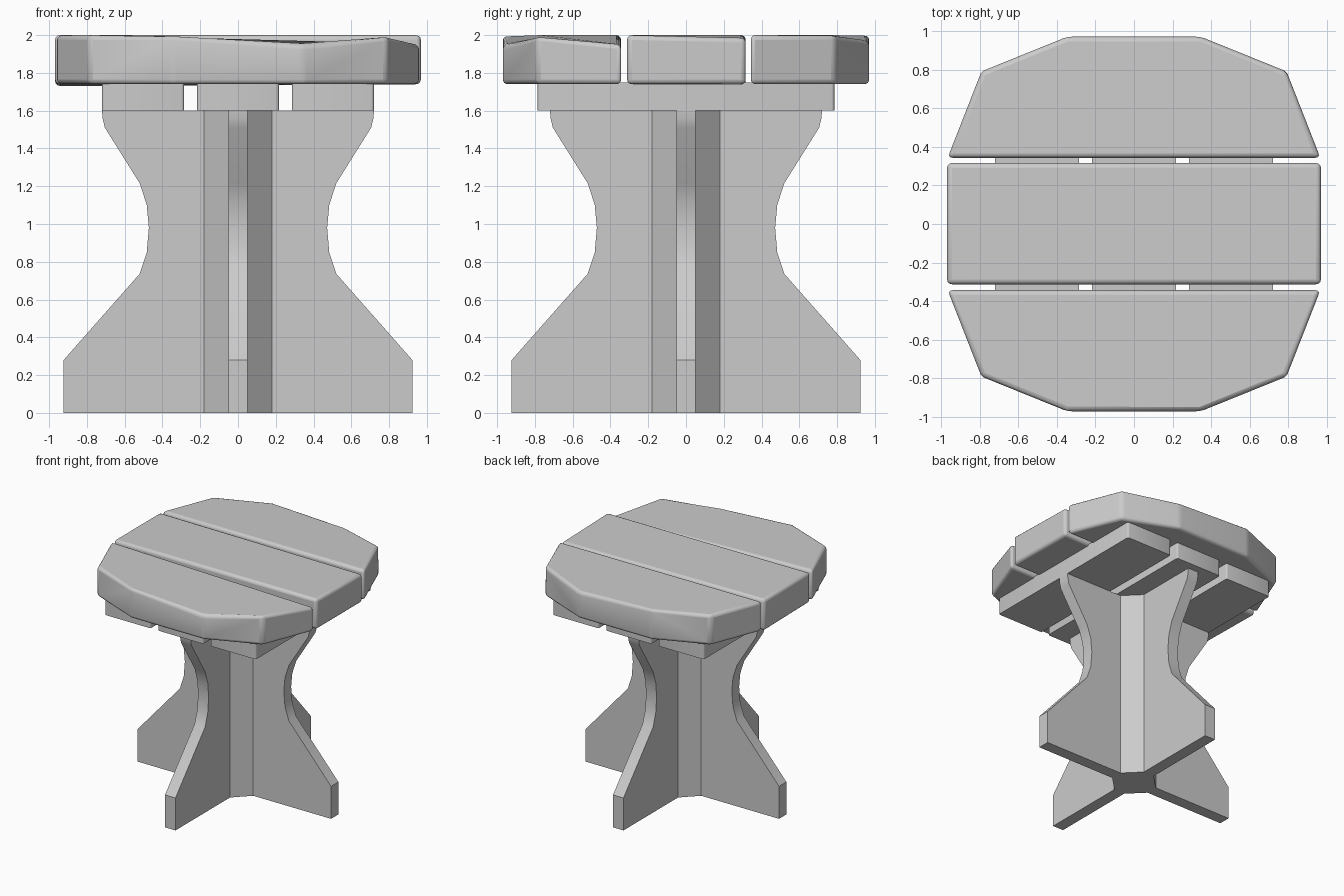
import bpy, bmesh

if "Cube" in bpy.data.objects:
    bpy.data.objects.remove(bpy.data.objects["Cube"])


def finish(name, bm):
    bmesh.ops.recalc_face_normals(bm, faces=bm.faces)
    me = bpy.data.meshes.new(name)
    bm.to_mesh(me)
    bm.free()
    ob = bpy.data.objects.new(name, me)
    bpy.context.collection.objects.link(ob)
    bpy.ops.object.select_all(action='DESELECT')
    ob.select_set(True)
    bpy.context.view_layer.objects.active = ob
    return ob


def prism(bm, outline, bottoms, tops):
    """Closed prism over an xy outline, with a height for each corner."""
    lo = [bm.verts.new((x, y, z)) for (x, y), z in zip(outline, bottoms)]
    hi = [bm.verts.new((x, y, z)) for (x, y), z in zip(outline, tops)]
    bm.faces.new(lo[::-1])
    bm.faces.new(hi)
    n = len(lo)
    sides = []
    for i in range(n):
        j = (i + 1) % n
        bm.faces.new((lo[i], lo[j], hi[j], hi[i]))
        sides.append(bm.edges.get((lo[i], hi[i])))
    return sides


# Pedestal: four waisted fins around a chamfered core
C, T, H = 0.18, 0.05, 1.6
fin = [(C, 0), (0.923, 0), (0.923, 0.28), (0.52, 0.737), (0.483, 0.85),
       (0.472, 0.98), (0.483, 1.10), (0.52, 1.215), (0.705, 1.51),
       (0.717, 1.56), (0.72, H), (C, H)]
bm = bmesh.new()
for c, s in ((1, 0), (0, 1), (-1, 0), (0, -1)):
    a, b = [[bm.verts.new((r * c - t * s, r * s + t * c, z)) for r, z in fin]
            for t in (-T, T)]
    bm.faces.new(a)
    bm.faces.new(b[::-1])
    for i in range(len(fin) - 1):
        bm.faces.new((a[i], a[i + 1], b[i + 1], b[i]))
    # chamfer strip between this fin and the next
    strip = [(C, T, 0), (T, C, 0), (T, C, H), (C, T, H)]
    bm.faces.new([bm.verts.new((x * c - y * s, x * s + y * c, z)) for x, y, z in strip])
octagon = [(C, -T), (C, T), (T, C), (-T, C), (-C, T), (-C, -T), (-T, -C), (T, -C)]
for z in (0, H):
    bm.faces.new([bm.verts.new((x, y, z)) for x, y in octagon])
bmesh.ops.remove_doubles(bm, verts=bm.verts, dist=1e-5)
finish("pedestal", bm)
bpy.ops.object.shade_smooth_by_angle(angle=0.5)

# Support slats with slightly rounded upright corners
for name, x0, x1 in (("left", -0.72, -0.285), ("middle", -0.217, 0.217),
                     ("right", 0.285, 0.72)):
    bm = bmesh.new()
    edges = prism(bm, [(x0, -0.785), (x1, -0.785), (x1, 0.785), (x0, 0.785)],
                  [H] * 4, [1.75] * 4)
    bmesh.ops.bevel(bm, geom=edges, offset=0.015, segments=3, profile=0.5,
                    affect='EDGES')
    finish(name + "_support_slat", bm)
    bpy.ops.object.shade_smooth_by_angle(angle=0.6)

# Seat planks: uneven tops, softened edges
half = [(-0.965, 0.343), (-0.79, 0.79), (-0.345, 0.97),
        (0.345, 0.97), (0.79, 0.79), (0.965, 0.343)]
planks = {
    "front": ([(x, -y) for x, y in half],
              [1.74] * 6, [2.0, 2.0, 1.998, 1.945, 1.995, 1.95]),
    "middle": ([(-0.968, -0.312), (0.968, -0.312), (0.968, 0.316), (-0.968, 0.316)],
               [1.74, 1.74, 1.74, 1.73], [2.0, 2.0, 1.985, 2.0]),
    "back": (half, [1.74] * 6, [2.0, 2.0, 2.0, 1.965, 2.0, 2.0]),
}
for name, (outline, bottoms, tops) in planks.items():
    bm = bmesh.new()
    prism(bm, outline, bottoms, tops)
    ob = finish(name + "_seat_plank", bm)
    bev = ob.modifiers.new("soft_edges", 'BEVEL')
    bev.width = 0.025
    bev.segments = 3
    bev.limit_method = 'ANGLE'
    bev.angle_limit = 0.3
    bpy.ops.object.shade_smooth_by_angle(angle=0.6)
